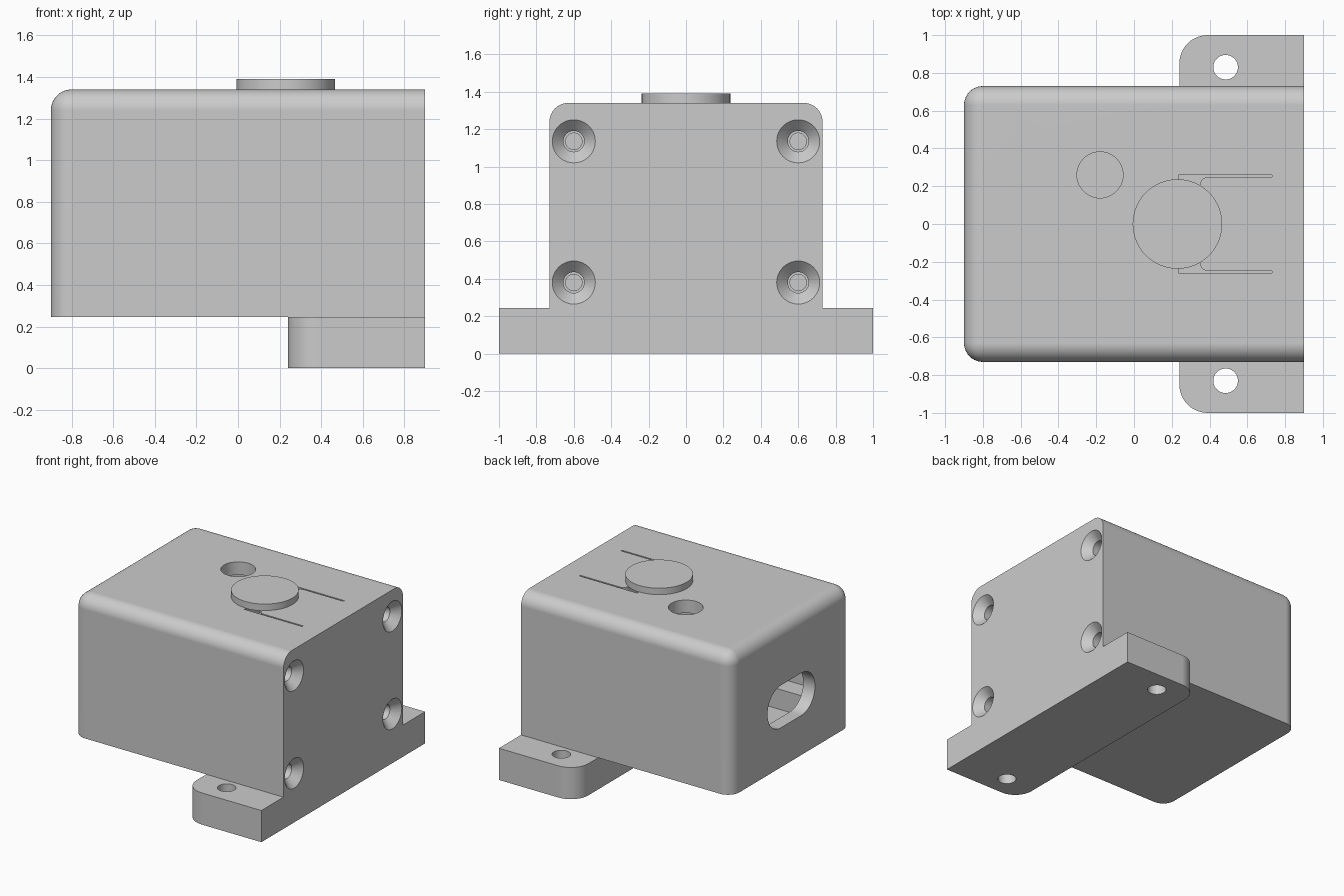
import bpy, bmesh, math
from mathutils import Vector

cube = bpy.data.objects.get("Cube")
if cube:
    bpy.data.objects.remove(cube, do_unlink=True)

GREY = (0.6, 0.6, 0.6, 1.0)
mat = bpy.data.materials.new("light grey plastic")
mat.use_nodes = True
mat.diffuse_color = GREY
mat.node_tree.nodes["Principled BSDF"].inputs["Base Color"].default_value = GREY


def finish(name, bm):
    bmesh.ops.recalc_face_normals(bm, faces=bm.faces)
    mesh = bpy.data.meshes.new(name)
    bm.to_mesh(mesh)
    bm.free()
    mesh.materials.append(mat)
    obj = bpy.data.objects.new(name, mesh)
    bpy.context.collection.objects.link(obj)
    return obj


def loft(name, rings):
    """Closed solid through rings of equal point count."""
    bm = bmesh.new()
    rows = [[bm.verts.new(p) for p in ring] for ring in rings]
    n = len(rows[0])
    for a, b in zip(rows, rows[1:]):
        for i in range(n):
            j = (i + 1) % n
            bm.faces.new((a[i], a[j], b[j], b[i]))
    bm.faces.new(rows[0])
    bm.faces.new(rows[-1])
    return finish(name, bm)


def arc(cx, cy, r, start, end, steps):
    angles = [math.radians(start + (end - start) * i / steps) for i in range(steps + 1)]
    return [(cx + r * math.cos(t), cy + r * math.sin(t)) for t in angles]


def circle(cx, cy, r, n=48):
    return arc(cx, cy, r, 0, 360, n)[:-1]


def prism_z(name, pts, lo, hi):
    return loft(name, [[(x, y, z) for x, y in pts] for z in (lo, hi)])


def prism_x(name, pts, lo, hi):
    return loft(name, [[(x, y, z) for y, z in pts] for x in (lo, hi)])


def select(obj):
    bpy.ops.object.select_all(action='DESELECT')
    obj.select_set(True)
    bpy.context.view_layer.objects.active = obj


def cut(obj, cutter):
    mod = obj.modifiers.new("cut", 'BOOLEAN')
    mod.operation = 'DIFFERENCE'
    mod.solver = 'EXACT'
    mod.object = cutter
    cutter.hide_render = True
    select(obj)
    bpy.ops.object.modifier_apply(modifier=mod.name)
    bpy.data.objects.remove(cutter, do_unlink=True)


def smooth(obj):
    select(obj)
    bpy.ops.object.shade_smooth_by_angle(angle=math.radians(30))
    mod = obj.modifiers.new("flat face normals", 'WEIGHTED_NORMAL')
    mod.keep_sharp = True


X, Y, BASE, TOP, WALL = 0.9, 0.73, 0.245, 1.34, 0.1

# Housing: rounded on the top and on the port end, square at the screw end
bm = bmesh.new()
bmesh.ops.create_cube(bm, size=1)
for v in bm.verts:
    v.co = Vector((v.co.x * 2 * X, v.co.y * 2 * Y, BASE if v.co.z < 0 else TOP))
rounded = []
for e in bm.edges:
    mid = (e.verts[0].co + e.verts[1].co) / 2
    if mid.x < X - 0.01 and mid.z > BASE + 0.01:
        rounded.append(e)
bmesh.ops.bevel(bm, geom=rounded, offset=0.1, segments=10, profile=0.5, affect='EDGES')
housing = finish("housing", bm)

# Hollow inside, leaving a square screw boss along each corner
w, lo, hi = Y - WALL, BASE + WALL, TOP - WALL
by, bl, bh = 0.48, 0.5, 1.02
half = [(by, lo), (by, bl), (w, bl), (w, bh), (by, bh), (by, hi)]
cross = half + [(-y, z) for y, z in reversed(half)]
cut(housing, prism_x("cavity_cutter", cross, -X + WALL, X - WALL))

# Rounded cable port in the end wall
port = arc(0.126, 0.715, 0.164, -90, 90, 20) + arc(-0.126, 0.715, 0.164, 90, 270, 20)
cut(housing, prism_x("port_cutter", port, -X - 0.05, -X + WALL + 0.05))

# Countersunk screw holes
steps = [(-0.01, 0.125), (0.06, 0.056), (0.12, 0.056), (0.12, 0.044), (0.5, 0.044)]
for y in (-0.6, 0.6):
    for z in (0.38, 1.135):
        rings = [[(X - d, a, b) for a, b in circle(y, z, r, 40)] for d, r in steps]
        cut(housing, loft("screw_cutter", rings))

# Indicator hole and the slot that frees the button tongue
cut(housing, prism_z("indicator_cutter", circle(-0.18, 0.26, 0.122), hi - 0.05, TOP + 0.05))
side = [(0.235, 0.26), (0.73, 0.26), (0.73, 0.248)] + arc(0.39, 0.208, 0.04, 90, 180, 6)
slot = side + [(x, -y) for x, y in reversed(side)]
cut(housing, prism_z("slot_cutter", slot, hi - 0.05, TOP + 0.05))
smooth(housing)

# Push button on the tongue
button = prism_z("button", circle(0.23, 0, 0.237, 64), TOP - 0.003, 1.39)
smooth(button)

# Mounting foot with a bolt hole in each ear
outline = [(X, -1), (X, 1)] + arc(0.39, 0.85, 0.15, 90, 180, 12)
outline += arc(0.39, -0.85, 0.15, 180, 270, 12)
foot = prism_z("mounting_foot", outline, 0, BASE)
for y in (-0.83, 0.83):
    cut(foot, prism_z("bolt_cutter", circle(0.485, y, 0.065), -0.05, BASE + 0.05))
smooth(foot)
